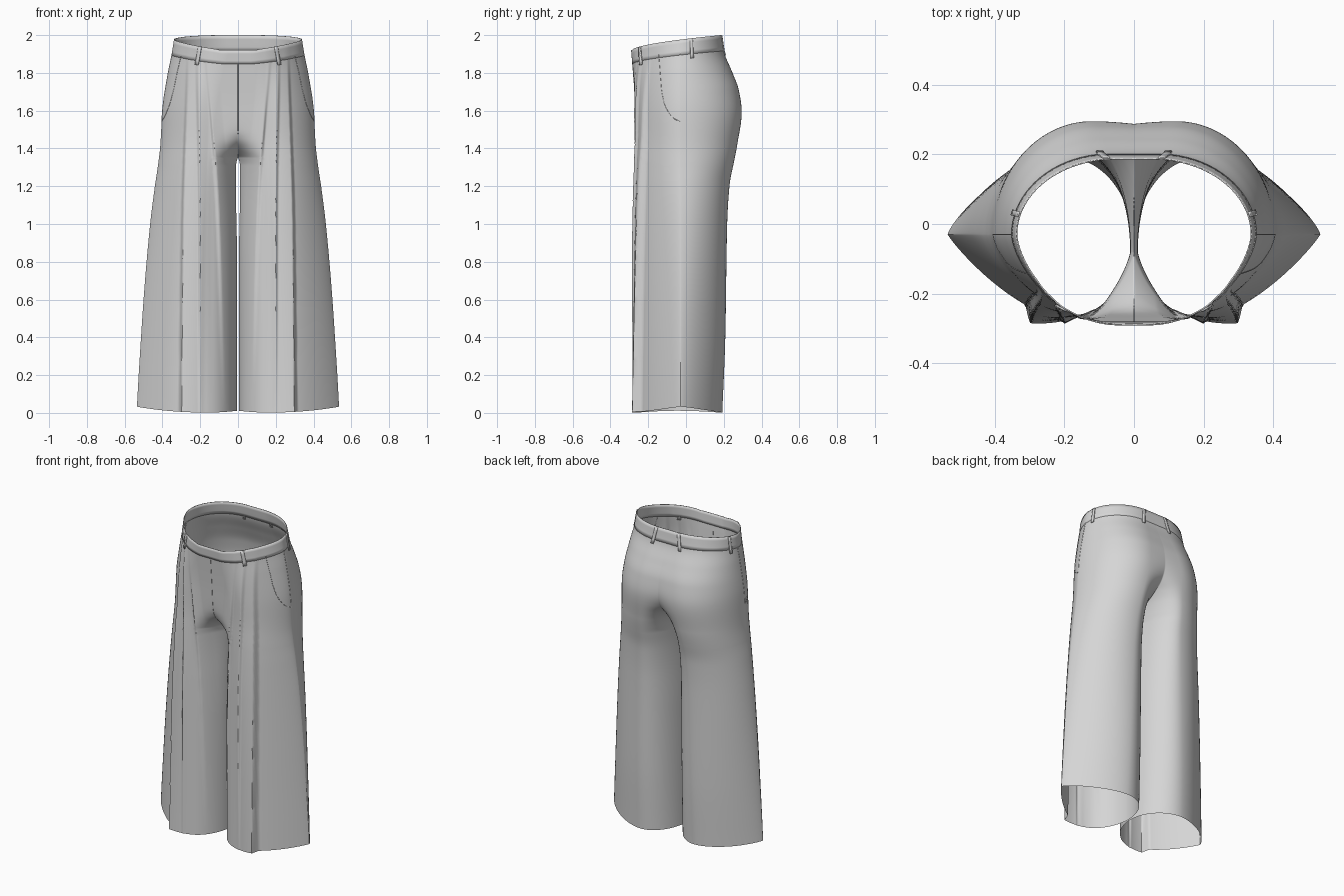
import bpy, bmesh
from math import sin, cos, asin, pi

if "Cube" in bpy.data.objects:
    bpy.data.objects.remove(bpy.data.objects["Cube"])

cloth = bpy.data.materials.new("grey cloth")
cloth.use_nodes = True
cloth.diffuse_color = (0.67, 0.67, 0.67, 1)
cloth.node_tree.nodes["Principled BSDF"].inputs["Base Color"].default_value = (0.67, 0.67, 0.67, 1)


def profile(*keys):
    """Smooth curve through (height, value) pairs without overshoot."""
    n = len(keys)
    d = [(keys[i + 1][1] - keys[i][1]) / (keys[i + 1][0] - keys[i][0]) for i in range(n - 1)]
    m = [d[0]] + [2 * a * b / (a + b) if a * b > 0 else 0 for a, b in zip(d, d[1:])] + [d[-1]]

    def value(z):
        i = 0
        while i < n - 2 and z > keys[i + 1][0]:
            i += 1
        h = keys[i + 1][0] - keys[i][0]
        t = min(1, max(0, (z - keys[i][0]) / h))
        return ((2 * t**3 - 3 * t**2 + 1) * keys[i][1] + (t**3 - 2 * t**2 + t) * h * m[i]
                + (3 * t**2 - 2 * t**3) * keys[i + 1][1] + (t**3 - t**2) * h * m[i + 1])
    return value


# Shape of one leg by height
half_width = profile((0, .535), (.2, .525), (.6, .5), (1, .465), (1.2, .44), (1.3, .425),
                     (1.4, .412), (1.58, .4), (1.76, .37), (1.85, .35), (1.92, .338))
back_y = profile((0, .192), (.4, .208), (1, .218), (1.2, .23), (1.4, .27), (1.56, .295),
                 (1.66, .28), (1.75, .243), (1.84, .202), (1.92, .188))
front_y = profile((0, -.272), (1, -.264), (1.4, -.258), (1.6, -.266), (1.8, -.28), (1.92, -.29))
inner_x = profile((0, .005), (.8, .005), (1.2, .011), (1.31, .01), (1.35, 0), (1.4, -.025),
                  (1.45, -.08), (1.5, -.2), (1.56, -.42), (1.7, -1), (1.92, -2))
middle_x = profile((0, .2), (1, .18), (1.3, .16), (1.5, .13), (1.7, .1), (1.92, .055))
inner_y = profile((0, -.05), (1.3, -.08), (1.92, -.06))
back_point = profile((0, 1.38), (.5, 1.26), (1, 1.1), (1.4, 1), (1.92, 1))
front_point = profile((0, 1.55), (1, 1.42), (1.4, 1.25), (1.92, 1.18))
inner_pinch = profile((0, 1.1), (1, 1.35), (1.35, 1.7), (1.7, 1))

# Pleats: fold position, depth and ramp width
pleats = [
    (profile((0, .3), (1, .29), (1.85, .262)), profile((0, .046), (1.2, .035), (1.7, .016), (1.85, .004)), .12),
    (profile((0, .2), (1, .2), (1.85, .212)), profile((0, .004), (1, .016), (1.6, .016), (1.85, .004)), .06),
    (profile((0, .07), (1.1, .105), (1.85, .165)), profile((0, 0), (.7, .008), (1.4, .014), (1.85, .003)), .06),
]


def point(c, z, outset=0):
    """Cloth point: c runs 0..4 from the front centre round the side to the back centre."""
    cx, xi = middle_x(z), inner_x(z)
    front = c <= 2
    edge = front_y(z) if front else back_y(z)
    if 1 <= c <= 3:
        a, ys = abs(c - (1 if front else 3)) * pi / 2, -.03
        e = (front_point(z) if front else back_point(z)) - 1
        x = cx + (half_width(z) - cx) * max(0, sin(a)) ** (1 + .5 * e)
        y = ys + (edge - ys) * max(0, cos(a)) ** (1 + 1.5 * e)
    else:
        if front and xi < 0:
            xi *= 3     # the front crotch is flatter than the seat
        limit = asin(min(1, cx / (cx - xi))) if xi < 0 else pi / 2
        s = 1 - c if front else c - 3
        a = limit * s
        x = cx - (cx - xi) * sin(a)
        y = inner_y(z) + (edge - inner_y(z)) * max(0, cos(a)) ** (inner_pinch(z) if front else 1)
        if s == 1 and xi <= 0:
            x = 0
    if front and x > .012:
        for place, depth, wide in pleats:
            d = x - place(z)
            fold = (1 + d / wide) ** 1.2 if -wide < d <= 0 else max(0, 1 - d / .012) if d > 0 else 0
            y -= depth(z) * fold * min(1, (2 - c) * 3, c * 3)
    # the waist rises to the back, the hem rises to the sides
    rise = max(0, (z - 1.3) / .62) * .08 * min(1, max(0, (y + .285) / .47)) ** .58
    hem = max(0, 1 - z / .4) * (.032 * (x / .53) ** 3 + .012 * max(0, 1 - x / .2) ** 2)
    return (x * (1 + outset), (y + .04) * (1 + outset) - .04, z + rise + hem)


def finish(ob):
    ob.data.materials.append(cloth)
    bpy.ops.object.select_all(action='DESELECT')
    ob.select_set(True)
    bpy.context.view_layer.objects.active = ob
    if ob.type == 'MESH':
        bpy.ops.object.shade_smooth_by_angle(angle=1)
    mirror = ob.modifiers.new("Mirror", 'MIRROR')
    mirror.merge_threshold = .0005


def sheet(name, columns, rows, outset=0, thickness=0):
    """Grid of cloth following the body, mirrored to the other side."""
    bm = bmesh.new()
    grid = [[bm.verts.new(point(c, z, outset)) for c in columns] for z in rows]
    for low, high in zip(grid, grid[1:]):
        for i in range(len(columns) - 1):
            bm.faces.new((low[i], low[i + 1], high[i + 1], high[i]))
    bmesh.ops.remove_doubles(bm, verts=bm.verts, dist=.00005)
    mesh = bpy.data.meshes.new(name)
    bm.to_mesh(mesh)
    bm.free()
    ob = bpy.data.objects.new(name, mesh)
    bpy.context.collection.objects.link(ob)
    finish(ob)
    if thickness:
        solid = ob.modifiers.new("Thickness", 'SOLIDIFY')
        solid.thickness = thickness


def seam(name, path):
    """Thin raised stitch line along (c, height) points."""
    curve = bpy.data.curves.new(name, 'CURVE')
    curve.dimensions = '3D'
    curve.bevel_depth = .0015
    curve.bevel_resolution = 1
    line = curve.splines.new('POLY')
    line.points.add(len(path) - 1)
    for p, (c, z) in zip(line.points, path):
        p.co = (*point(c, z), 1)
    ob = bpy.data.objects.new(name, curve)
    bpy.context.collection.objects.link(ob)
    finish(ob)


def span(a, b, n):
    return [a + (b - a) * i / n for i in range(n + 1)]


# Trouser legs and seat
around = span(0, 1, 30)[:-1] + span(1, 2, 80)[:-1] + span(2, 3, 36)[:-1] + span(3, 4, 30)
heights = span(0, 1.3, 52)[:-1] + span(1.3, 1.5, 40)[:-1] + span(1.5, 1.85, 28)
sheet("trouser_body", around, heights)

# Waistband and belt loops
sheet("waistband", span(0, 4, 80), span(1.845, 1.92, 4), .003, .004)
for name, c in (("front_belt_loops", 1.36), ("side_belt_loops", 2.17), ("back_belt_loops", 2.95)):
    sheet(name, span(c - .022, c + .022, 2), span(1.825, 1.918, 4), .02, .006)

# Pocket edges, side seams and fly
pocket = profile((1.64, 1.86), (1.66, 1.68), (1.71, 1.6), (1.84, 1.54), (2, 1.52))
seam("pocket_edges", [(c, pocket(c)) for c in span(1.64, 2, 40)])
seam("pocket_side_seams", [(2, z) for z in span(1.52, 1.86, 14)])
seam("fly_seam", [(0, z) for z in span(1.42, 1.85, 24)])
